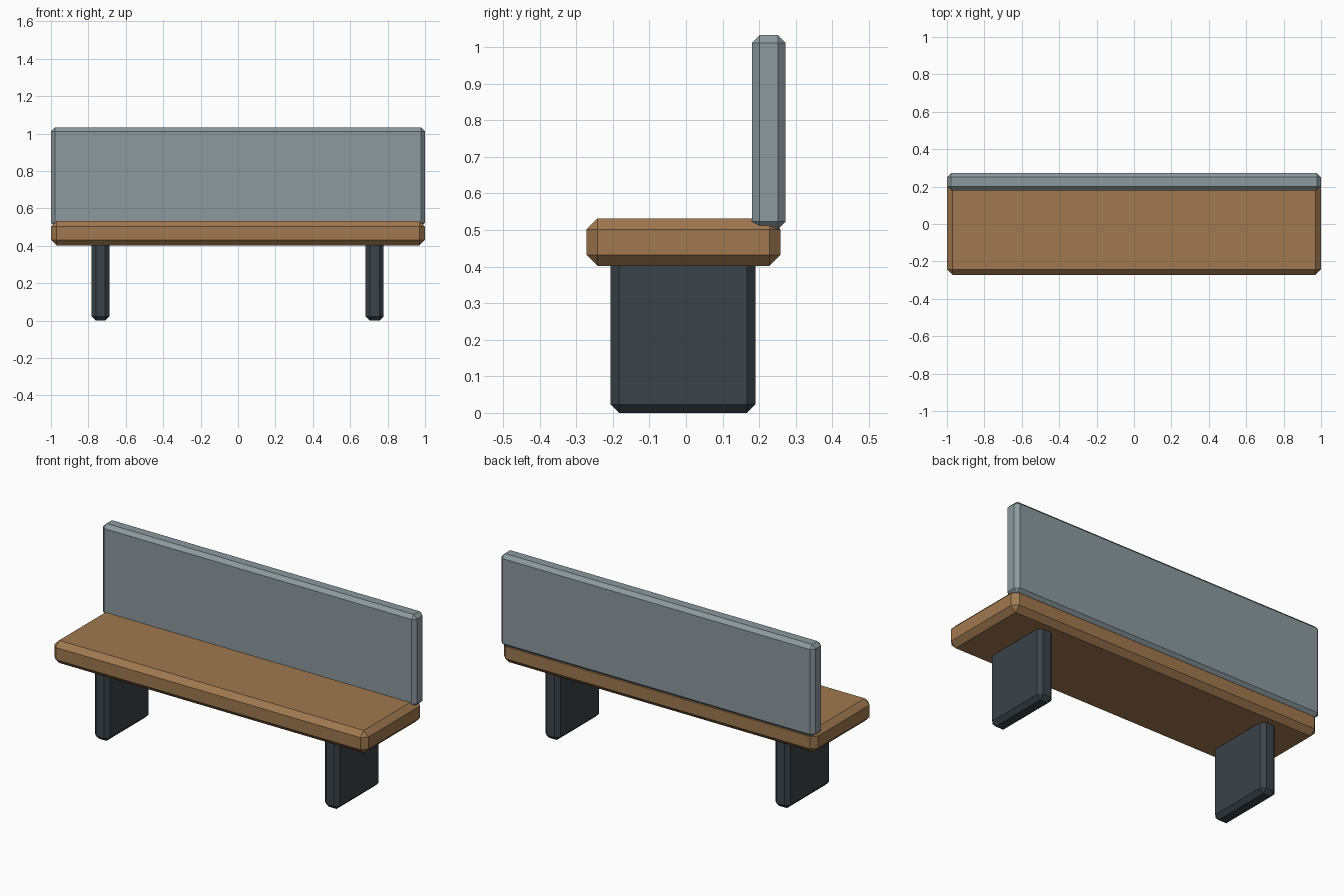
import bpy
import bmesh

if "Cube" in bpy.data.objects:
    bpy.data.objects.remove(bpy.data.objects["Cube"])


def material(name, rgb):
    m = bpy.data.materials.new(name)
    m.diffuse_color = (*rgb, 1.0)
    m.use_nodes = True
    m.node_tree.nodes["Principled BSDF"].inputs["Base Color"].default_value = m.diffuse_color
    return m


def chamfered_box(name, lo, hi, chamfer, mat):
    """Box between two corners with single-segment chamfers on every edge."""
    bm = bmesh.new()
    bmesh.ops.create_cube(bm, size=1.0)
    for v in bm.verts:
        v.co = [(a + b) / 2 + c * (b - a) for a, b, c in zip(lo, hi, v.co)]
    bmesh.ops.bevel(bm, geom=bm.edges[:], offset=chamfer, segments=1,
                    profile=0.5, affect='EDGES')
    mesh = bpy.data.meshes.new(name)
    bm.to_mesh(mesh)
    bm.free()
    mesh.materials.append(mat)
    ob = bpy.data.objects.new(name, mesh)
    bpy.context.collection.objects.link(ob)
    return ob


wood = material("wood", (0.35, 0.19, 0.08))
grey = material("grey_panel", (0.26, 0.32, 0.345))
dark = material("dark_metal", (0.043, 0.057, 0.068))

# Seat plank
chamfered_box("seat", (-1, -0.272, 0.402), (1, 0.258, 0.532), 0.03, wood)

# Upright backrest, its lower edge sunk into the back of the seat
chamfered_box("backrest", (-1, 0.18, 0.502), (1, 0.272, 1.033), 0.021, grey)

# Slab legs, tops hidden inside the seat
for side, x in (("left", -0.735), ("right", 0.731)):
    chamfered_box(side + "_leg", (x - 0.048, -0.206, 0.0),
                  (x + 0.048, 0.19, 0.44), 0.023, dark)
